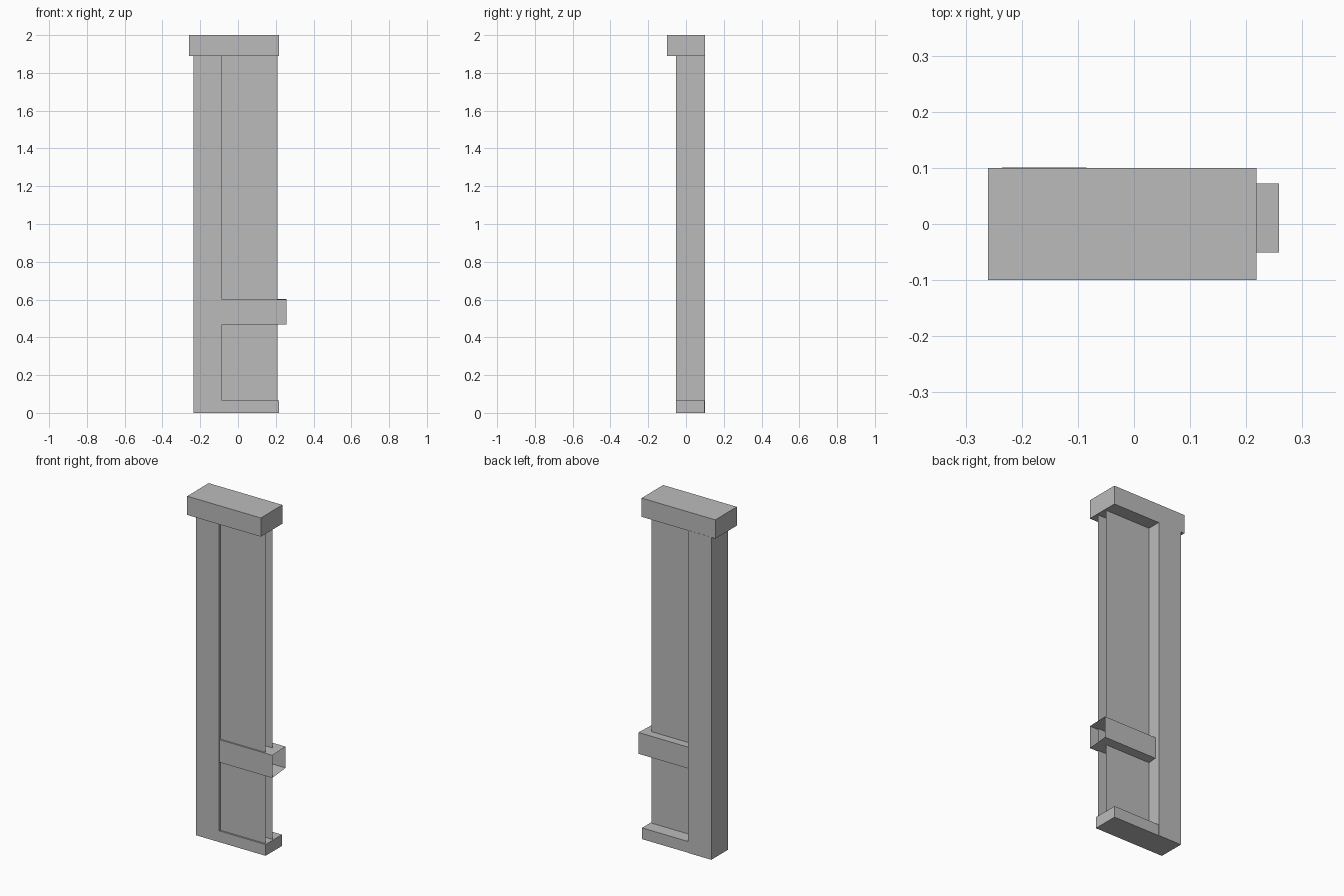
import bpy
import bmesh

cube = bpy.data.objects.get("Cube")
if cube:
    bpy.data.objects.remove(cube, do_unlink=True)

grey = bpy.data.materials.new("plain_grey")
grey.use_nodes = True
grey.diffuse_color = (0.5, 0.5, 0.5, 1)
grey.node_tree.nodes["Principled BSDF"].inputs["Base Color"].default_value = (0.5, 0.5, 0.5, 1)


def finish(name, bm):
    mesh = bpy.data.meshes.new(name)
    bm.to_mesh(mesh)
    bm.free()
    mesh.materials.append(grey)
    obj = bpy.data.objects.new(name, mesh)
    bpy.context.collection.objects.link(obj)
    return obj


def box(name, low, high):
    bm = bmesh.new()
    bmesh.ops.create_cube(bm, size=1)
    for v in bm.verts:
        for i in range(3):
            v.co[i] = low[i] if v.co[i] < 0 else high[i]
    return finish(name, bm)


def sheet(name, y, facing_back):
    """Thin upright panel between the rail and the cap."""
    bm = bmesh.new()
    corners = [(POST_X, 0.06), (SHEET_X, 0.06), (SHEET_X, 1.9), (POST_X, 1.9)]
    if facing_back:
        corners.reverse()
    bm.faces.new([bm.verts.new((x, y, z)) for x, z in corners])
    return finish(name, bm)


POST_X, SHEET_X = -0.085, 0.21
FRONT, BACK = -0.053, 0.099

# Solid frame: post, bottom rail and overhanging cap
box("post", (-0.235, FRONT, 0), (POST_X, BACK + 0.002, 1.892))
box("bottom_rail", (POST_X, FRONT, 0), (0.216, BACK, 0.066))
box("top_cap", (-0.26, -0.1, 1.89), (0.218, 0.1, 2))

# Hollow panel, open along its free edge
sheet("front_panel", -0.043, False)
sheet("back_panel", 0.021, True)

# Open-ended band looped around the panel
bm = bmesh.new()
section = [(-0.051, 0.467), (-0.051, 0.6), (0.072, 0.604), (0.072, 0.479)]
rings = [[bm.verts.new((x, y, z)) for y, z in section] for x in (POST_X, 0.258)]
for i in range(4):
    j = (i + 1) % 4
    bm.faces.new((rings[0][i], rings[0][j], rings[1][j], rings[1][i]))
bmesh.ops.recalc_face_normals(bm, faces=bm.faces)
finish("handle_band", bm)
